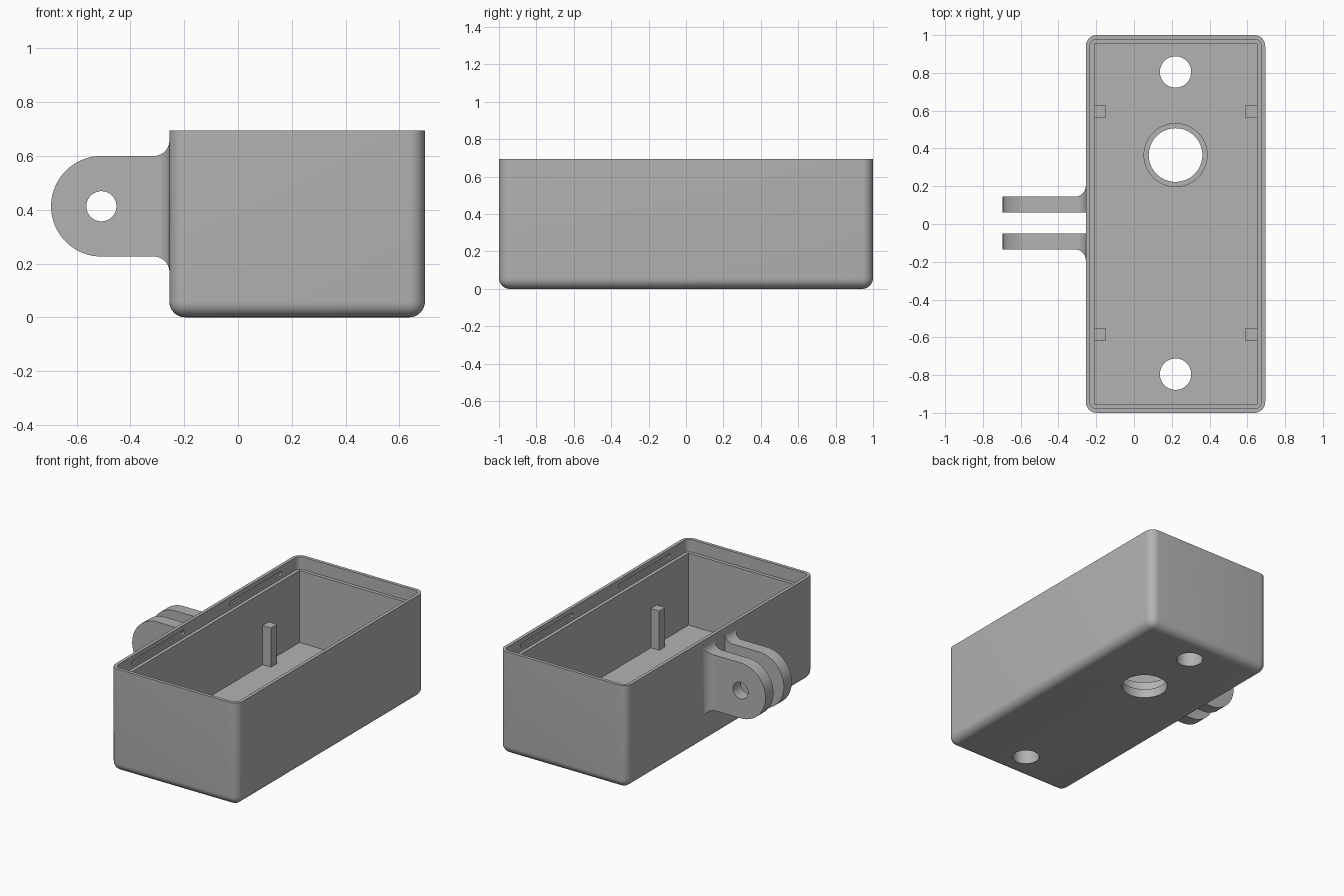
import bpy, bmesh, math
from mathutils import Matrix, Vector

cube = bpy.data.objects.get("Cube")
if cube:
    bpy.data.objects.remove(cube, do_unlink=True)

GREY = (0.45, 0.45, 0.45, 1)
grey = bpy.data.materials.new("plain grey")
grey.use_nodes = True
grey.diffuse_color = GREY
grey.node_tree.nodes["Principled BSDF"].inputs["Base Color"].default_value = GREY

# Shared dimensions
LEFT, RIGHT, TOP = -0.255, 0.695, 0.695
MID = (LEFT + RIGHT) / 2
WALL, LIP = 0.045, 0.022
FLOOR, LEDGE = 0.125, 0.61
SHIFT = 0.005   # fittings sit slightly behind the centre line


def finish(bm, name):
    bmesh.ops.recalc_face_normals(bm, faces=bm.faces)
    mesh = bpy.data.meshes.new(name)
    bm.to_mesh(mesh)
    bm.free()
    mesh.materials.append(grey)
    obj = bpy.data.objects.new(name, mesh)
    bpy.context.collection.objects.link(obj)
    return obj


def box(name, low, high, radius=0, axis=2, round_bottom=False):
    """Box between two corners; edges along one axis may be rounded."""
    low, high = Vector(low), Vector(high)
    bm = bmesh.new()
    bmesh.ops.create_cube(bm, size=1)
    for v in bm.verts:
        v.co = Vector(a + (c + 0.5) * (b - a) for a, b, c in zip(low, high, v.co))
    if radius:
        edges = []
        for e in bm.edges:
            a, b = (v.co for v in e.verts)
            along = abs((b - a).normalized()[axis]) > 0.9
            bottom = round_bottom and max(a.z, b.z) < low.z + 1e-4
            if along or bottom:
                edges.append(e)
        bmesh.ops.bevel(bm, geom=edges, offset=radius, segments=8, profile=0.5, affect='EDGES')
    return finish(bm, name)


def cylinder(name, centre, radius, depth, turn=0):
    bm = bmesh.new()
    bmesh.ops.create_cone(bm, cap_ends=True, segments=64, radius1=radius, radius2=radius, depth=depth,
                          matrix=Matrix.Translation(centre) @ Matrix.Rotation(turn, 4, 'X'))
    return finish(bm, name)


def cut(target, cutters):
    """Subtract the cutters one by one, then drop them."""
    bpy.context.view_layer.objects.active = target
    for c in cutters:
        c.hide_render = True
        mod = target.modifiers.new("cut", 'BOOLEAN')
        mod.operation = 'DIFFERENCE'
        mod.solver = 'EXACT'
        mod.object = c
        bpy.ops.object.modifier_apply(modifier=mod.name)
        bpy.data.objects.remove(c, do_unlink=True)


def smooth(obj):
    bpy.ops.object.select_all(action='DESELECT')
    obj.select_set(True)
    bpy.context.view_layer.objects.active = obj
    bpy.ops.object.shade_smooth_by_angle(angle=math.radians(30))


# Open case with a rounded bottom
case = box("case", (LEFT, -1, 0), (RIGHT, 1, TOP), 0.058, round_bottom=True)
cutters = [
    box("cavity_cutter", (LEFT + WALL, -1 + WALL, FLOOR), (RIGHT - WALL, 1 - WALL, 1)),
    box("lid_recess_cutter", (LEFT + LIP, -1 + LIP, LEDGE), (RIGHT - LIP, 1 - LIP, 1), 0.036),
]
# Screw holes and the stepped centre hole in the floor
for y in (0.8, -0.8):
    cutters.append(cylinder("screw_hole_cutter", (MID, y + SHIFT, 0), 0.083, 0.5))
cutters.append(cylinder("large_hole_cutter", (MID, 0.36 + SHIFT, 0), 0.142, 0.5))
cutters.append(cylinder("large_step_cutter", (MID, 0.36 + SHIFT, 0.26), 0.167, 0.4))
# Snap slots inside the long lips
for wall in (LEFT + LIP, RIGHT - LIP):
    for y in (-0.52, 0.52):
        cutters.append(box("slot_cutter", (wall - 0.011, y - 0.28, 0.633), (wall + 0.011, y + 0.28, 0.663),
                           0.0145, axis=0))
cut(case, cutters)
smooth(case)

# Support posts against the long walls
for side, x in (("right", LEFT + WALL + 0.03), ("left", RIGHT - WALL - 0.03)):
    for end, y in (("front", -0.59), ("back", 0.59)):
        box(f"{end}_{side}_post", (x - 0.033, y + SHIFT - 0.032, FLOOR - 0.01),
            (x + 0.033, y + SHIFT + 0.032, 0.39))


# Hinge tabs: round nose, straight middle, flared root
def hinge_tab(name, side):
    cx, cz, r, flare = -0.508, 0.413, 0.187, 0.058
    stations = [(cx - r * math.cos(a), r * math.sin(a), 0)
                for a in (math.pi / 2 * i / 20 for i in range(21))]
    for i in range(11):
        a = math.pi / 2 * i / 10
        grow = flare * (1 - math.cos(a))
        stations.append((LEFT - flare + flare * math.sin(a), r + grow, grow))
    stations.append((LEFT + 0.02, r + flare, flare))
    bm = bmesh.new()
    rings = []
    for x, h, grow in stations:
        inner, outer = side * 0.055 + SHIFT, side * (0.14 + grow) + SHIFT
        rings.append([bm.verts.new((x, y, cz + z)) for y, z in
                      ((inner, -h), (outer, -h), (outer, h), (inner, h))])
    for a, b in zip(rings, rings[1:]):
        for i in range(4):
            j = (i + 1) % 4
            bm.faces.new((a[i], a[j], b[j], b[i]))
    bm.faces.new(rings[0])
    bm.faces.new(rings[-1])
    bmesh.ops.remove_doubles(bm, verts=bm.verts, dist=1e-5)
    tab = finish(bm, name)
    cut(tab, [cylinder("pin_hole_cutter", (cx, 0, cz), 0.056, 1, math.pi / 2)])
    smooth(tab)


hinge_tab("front_hinge_tab", -1)
hinge_tab("back_hinge_tab", 1)
